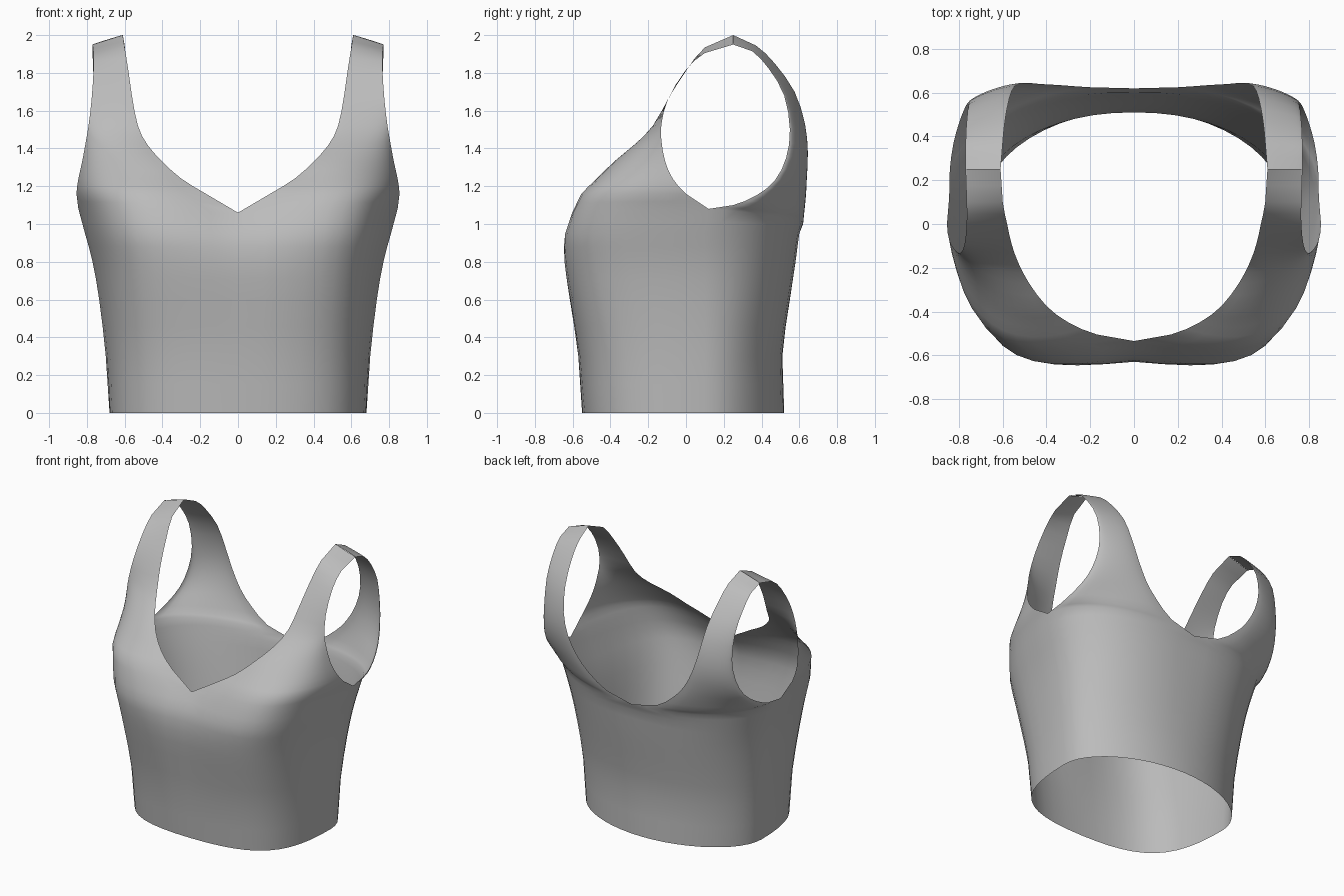
import bpy
import bmesh
from mathutils import Vector

default_cube = bpy.data.objects.get("Cube")
if default_cube:
    bpy.data.objects.remove(default_cube, do_unlink=True)

COLUMNS = 12
SIDE_SEAM_Y = 0.1

# Torso rows: height, front y, back y, side x, corner fullness, bust swell
TORSO = [
    (0, -.55, .52, .68, .77, 0),
    (.3, -.57, .51, .7, .8, .01),
    (.6, -.61, .55, .735, .83, .04),
    (.8, -.63, .58, .77, .84, .07),
    (.95, -.605, .6, .81, .84, .13),
]

# Upper rows: neckline point, armhole point, corner fullness, outward swell
FRONT = [
    ((0, -.535, 1.06), (.845, .12, 1.08), .82, .2),
    ((.17, -.505, 1.16), (.855, 0, 1.16), .74, .18),
    ((.3, -.45, 1.24), (.845, -.07, 1.24), .63, .13),
    ((.4, -.375, 1.33), (.825, -.11, 1.33), .53, .07),
    ((.48, -.27, 1.42), (.805, -.13, 1.44), .45, .03),
    ((.53, -.175, 1.52), (.79, -.13, 1.53), .35, .01),
    ((.56, -.09, 1.67), (.775, -.095, 1.66), .3, 0),
    ((.58, 0, 1.81), (.765, -.005, 1.81), .2, 0),
    ((.6, .1, 1.935), (.765, .1, 1.905), .1, 0),
]
BACK = [
    ((0, .62, 1), (.845, .12, 1.08), .58, .03),
    ((.2, .625, 1.05), (.842, .25, 1.1), .43, .03),
    ((.34, .635, 1.15), (.825, .37, 1.15), .32, .02),
    ((.43, .64, 1.25), (.797, .47, 1.23), .3, .01),
    ((.5, .645, 1.38), (.772, .53, 1.35), .32, .01),
    ((.545, .63, 1.53), (.757, .55, 1.5), .3, 0),
    ((.57, .575, 1.7), (.76, .52, 1.68), .2, 0),
    ((.59, .47, 1.85), (.767, .44, 1.82), .1, 0),
    ((.6, .37, 1.945), (.77, .35, 1.915), .1, 0),
]
SHOULDER = ((.61, .25, 2), (.77, .25, 1.95), .1, 0)


def make_material(name, colour):
    material = bpy.data.materials.new(name)
    material.use_nodes = True
    material.diffuse_color = colour
    shader = material.node_tree.nodes["Principled BSDF"]
    shader.inputs["Base Color"].default_value = colour
    shader.inputs["Roughness"].default_value = 0.8
    return material


def row_points(row, facing, taper):
    """Curve from the neckline or centre edge round to the side edge."""
    inner, outer, fullness, swell = row
    start, end = Vector(inner), Vector(outer)
    inset = taper * min(end.z, 1)
    corner = Vector((end.x - inset, start.y + facing * swell,
                     (start.z + end.z) / 2))
    handle_a = start.lerp(corner, fullness)
    handle_b = end.lerp(corner, fullness)
    points = []
    for column in range(COLUMNS + 1):
        t = column / COLUMNS
        s = 1 - t
        points.append(start * s**3 + handle_a * 3 * s * s * t
                      + handle_b * 3 * s * t * t + end * t**3)
    return points


def add_middle_rows(rows):
    """Put a smoothly curved extra row between each pair of rows."""
    result = [rows[0]]
    for i in range(len(rows) - 1):
        middle = [(p + q) / 2 for p, q in zip(rows[i], rows[i + 1])]
        if 0 < i < len(rows) - 2:
            outer = zip(rows[i - 1], rows[i + 2])
            middle = [m + (m - (p + q) / 2) / 8
                      for m, (p, q) in zip(middle, outer)]
        result += [middle, rows[i + 1]]
    return result


def add_panel(bm, torso, upper, facing, taper):
    """Skin the rows into a sheet whose faces point outward."""
    lower_curves = [row_points(r, facing, taper) for r in torso + upper[:1]]
    upper_curves = [row_points(r, facing, taper) for r in upper]
    curves = add_middle_rows(lower_curves) + add_middle_rows(upper_curves)[1:]
    grid = [[bm.verts.new(p) for p in curve] for curve in curves]
    for low, high in zip(grid, grid[1:]):
        for c in range(COLUMNS):
            quad = [low[c], low[c + 1], high[c + 1], high[c]]
            if facing > 0:
                quad.reverse()
            bm.faces.new(quad)


# Torso rows split into a front half and a back half that meet at the side seam
front_torso, back_torso = [], []
for z, front_y, back_y, side_x, fullness, swell in TORSO:
    seam = (side_x, SIDE_SEAM_Y, z)
    front_torso.append(((0, front_y, z), seam, fullness, swell))
    back_torso.append(((0, back_y, z), seam, .53 + z * .08, z * .03))

# Garment shell: front and back panels joined at the side seam and shoulder
bm = bmesh.new()
add_panel(bm, front_torso, FRONT + [SHOULDER], -1, .1)
add_panel(bm, back_torso, BACK + [SHOULDER], 1, 0)
bmesh.ops.remove_doubles(bm, verts=bm.verts, dist=0.001)
mesh = bpy.data.meshes.new("strap_top")
bm.to_mesh(mesh)
bm.free()

garment = bpy.data.objects.new("strap_top", mesh)
bpy.context.collection.objects.link(garment)
mesh.materials.append(make_material("grey_fabric", (.5, .5, .5, 1)))

# Mirror the half garment across the centre
mirror = garment.modifiers.new("other_half", "MIRROR")
mirror.use_axis[0] = True
mirror.use_clip = True
mirror.merge_threshold = 0.001

bpy.ops.object.select_all(action="DESELECT")
garment.select_set(True)
bpy.context.view_layer.objects.active = garment
bpy.ops.object.shade_smooth_by_angle(angle=0.7)
